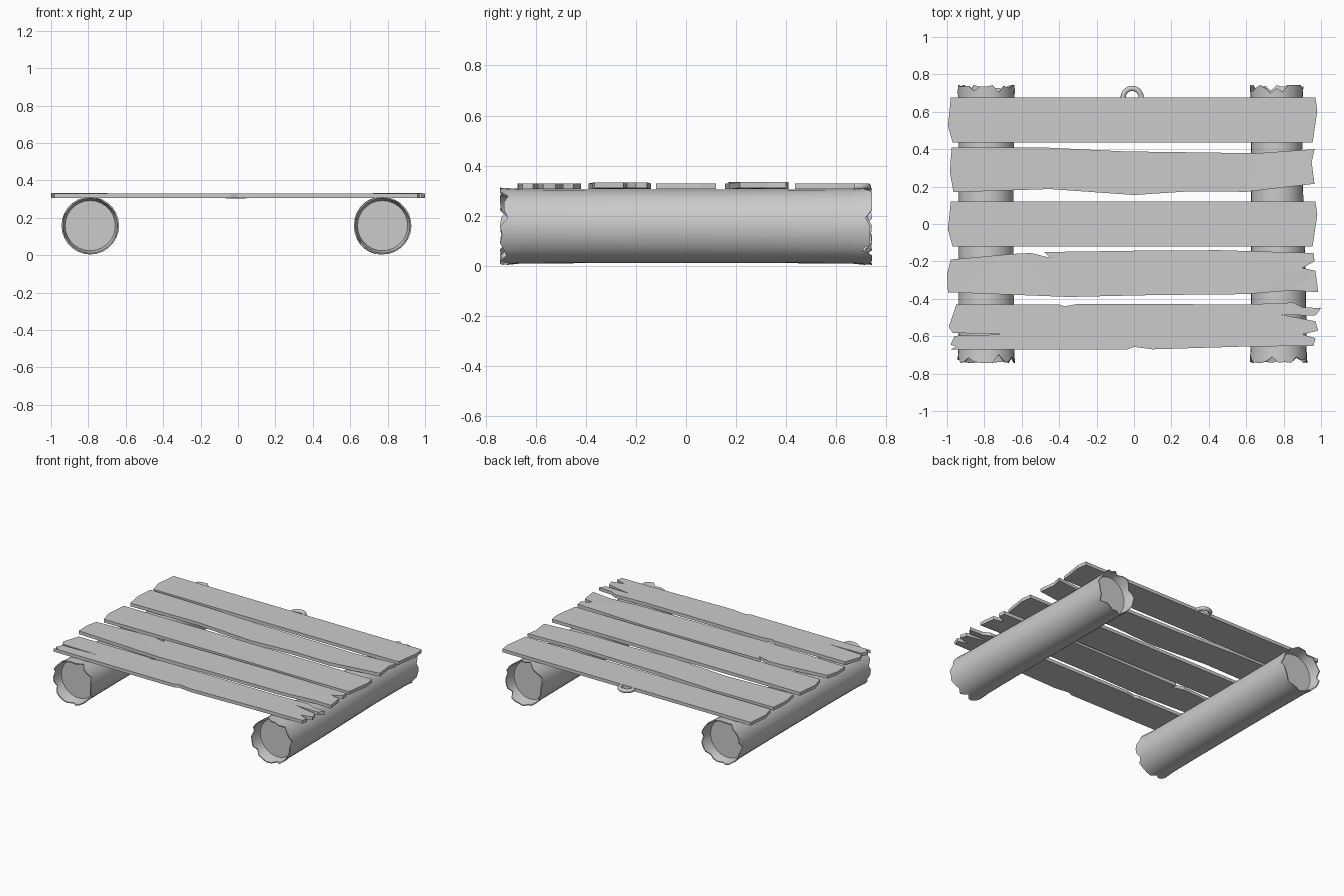
import bpy, bmesh, math, random

if "Cube" in bpy.data.objects:
    bpy.data.objects.remove(bpy.data.objects["Cube"])

random.seed(4)
Z_BOT, Z_TOP = 0.306, 0.329


def finish(bm, name, angle=None):
    bmesh.ops.recalc_face_normals(bm, faces=bm.faces)
    mesh = bpy.data.meshes.new(name)
    bm.to_mesh(mesh)
    bm.free()
    ob = bpy.data.objects.new(name, mesh)
    bpy.context.collection.objects.link(ob)
    if angle:
        bpy.context.view_layer.objects.active = ob
        ob.select_set(True)
        bpy.ops.object.shade_smooth_by_angle(angle=math.radians(angle))
        ob.select_set(False)
    return ob


def plank(name, outline, dy=0.0, lift=0.0):
    """Extruded outline whose ends curl up slightly."""
    bm = bmesh.new()
    rings = []
    for z in (Z_BOT, Z_TOP):
        rings.append([bm.verts.new((x, y + dy, z + (lift if abs(x) > 0.88 else 0)))
                      for x, y in outline])
    low, high = rings
    n = len(outline)
    caps = [bm.faces.new(low[::-1]), bm.faces.new(high)]
    for i in range(n):
        j = (i + 1) % n
        bm.faces.new((low[i], low[j], high[j], high[i]))
    bmesh.ops.recalc_face_normals(bm, faces=bm.faces)
    bmesh.ops.triangulate(bm, faces=caps)
    return finish(bm, name)


def log(name, cx, back_scale):
    """Bark tube with ragged flared rims and recessed end discs."""
    n, cz = 28, 0.158
    bm = bmesh.new()
    jag = {}
    for s in (-1, 1):
        jag[s] = [random.choice((0, 0, 0.004, 0.008, 0.015)) for _ in range(n)]
        for k in range(0, n, 4):
            jag[s][(k + random.randint(0, 2)) % n] = random.uniform(0.025, 0.045)
    # (end, inset from tip, radius, jagged)
    prof = [(-1, 0.08, 0.134, 0), (-1, 0, 0.147, 1), (-1, 0, 0.154, 1),
            (-1, 0.08, 0.149, 0), (-1, 0.4, 0.147, 0), (1, 0.4, 0.147, 0),
            (1, 0.08, 0.149, 0), (1, 0, 0.154, 1), (1, 0, 0.147, 1), (1, 0.08, 0.134, 0)]
    rings = []
    for s, inset, r, ragged in prof:
        ring = []
        for i in range(n):
            a = 2 * math.pi * i / n
            d = inset + (jag[s][i] if ragged else 0)
            sx = back_scale if s > 0 else 1
            shift = (back_scale - 1) * 0.15 if s > 0 else 0
            ring.append(bm.verts.new((cx + shift + r * sx * math.cos(a),
                                      s * (0.742 - d), cz + r * math.sin(a))))
        rings.append(ring)
    for a, b in zip(rings, rings[1:]):
        for i in range(n):
            j = (i + 1) % n
            bm.faces.new((a[i], a[j], b[j], b[i]))
    bm.faces.new(rings[0])
    bm.faces.new(rings[-1])
    return finish(bm, name, 35)


# Floats
log("left_log", -0.79, 1.0)
log("right_log", 0.773, 0.93)

# Intact deck boards
sound = [(-0.98, 0.12), (0.97, 0.12), (0.98, 0.05), (0.955, -0.12), (-0.97, -0.12), (-0.995, -0.03)]
plank("deck_board_back", sound, 0.555)
plank("deck_board_middle", sound)

# Weathered deck boards
bowed = [(-0.975, 0.41), (-0.5, 0.41), (-0.05, 0.388), (0.4, 0.382), (0.65, 0.378),
         (0.965, 0.4), (0.95, 0.33), (0.965, 0.215), (0.6, 0.172), (0.3, 0.175),
         (0, 0.155), (-0.45, 0.187), (-0.965, 0.17), (-0.985, 0.28)]
plank("deck_board_bowed", bowed, lift=0.005)

chipped = [(-0.98, -0.19), (-0.65, -0.16), (-0.55, -0.155), (-0.45, -0.18), (-0.48, -0.15),
           (0, -0.143), (0.45, -0.14), (0.96, -0.155), (0.965, -0.2), (0.9, -0.235),
           (0.97, -0.25), (0.985, -0.365), (0.85, -0.355), (0.6, -0.375), (0.1, -0.38),
           (-0.35, -0.39), (-0.995, -0.365), (-1.0, -0.27)]
plank("deck_board_chipped", chipped, lift=0.004)

split = [(-0.95, -0.43), (-0.4, -0.43), (-0.37, -0.44), (-0.3, -0.427), (0.6, -0.43),
         (0.85, -0.42), (0.9, -0.445), (1.0, -0.45), (0.97, -0.49), (0.79, -0.485),
         (0.97, -0.52), (0.985, -0.57), (0.9, -0.59), (0.97, -0.61), (0.96, -0.652),
         (0.6, -0.655), (0.1, -0.67), (0, -0.657), (-0.04, -0.672), (-0.98, -0.67),
         (-0.95, -0.655), (-0.98, -0.645), (-0.96, -0.598), (-0.7, -0.59),
         (-0.97, -0.582), (-0.99, -0.55)]
plank("deck_board_split", split)

# Mooring ring on the back edge
bpy.ops.mesh.primitive_torus_add(location=(-0.01, 0.677, 0.316), major_radius=0.048,
                                 minor_radius=0.014, major_segments=24, minor_segments=10)
ring = bpy.context.object
ring.name = "mooring_ring"
bm = bmesh.new()
bm.from_mesh(ring.data)
bmesh.ops.bisect_plane(bm, geom=bm.verts[:] + bm.edges[:] + bm.faces[:], plane_co=(0, -0.006, 0),
                       plane_no=(0, -1, 0), clear_outer=True)
bm.to_mesh(ring.data)
bm.free()
bpy.ops.object.shade_smooth_by_angle(angle=math.radians(40))
